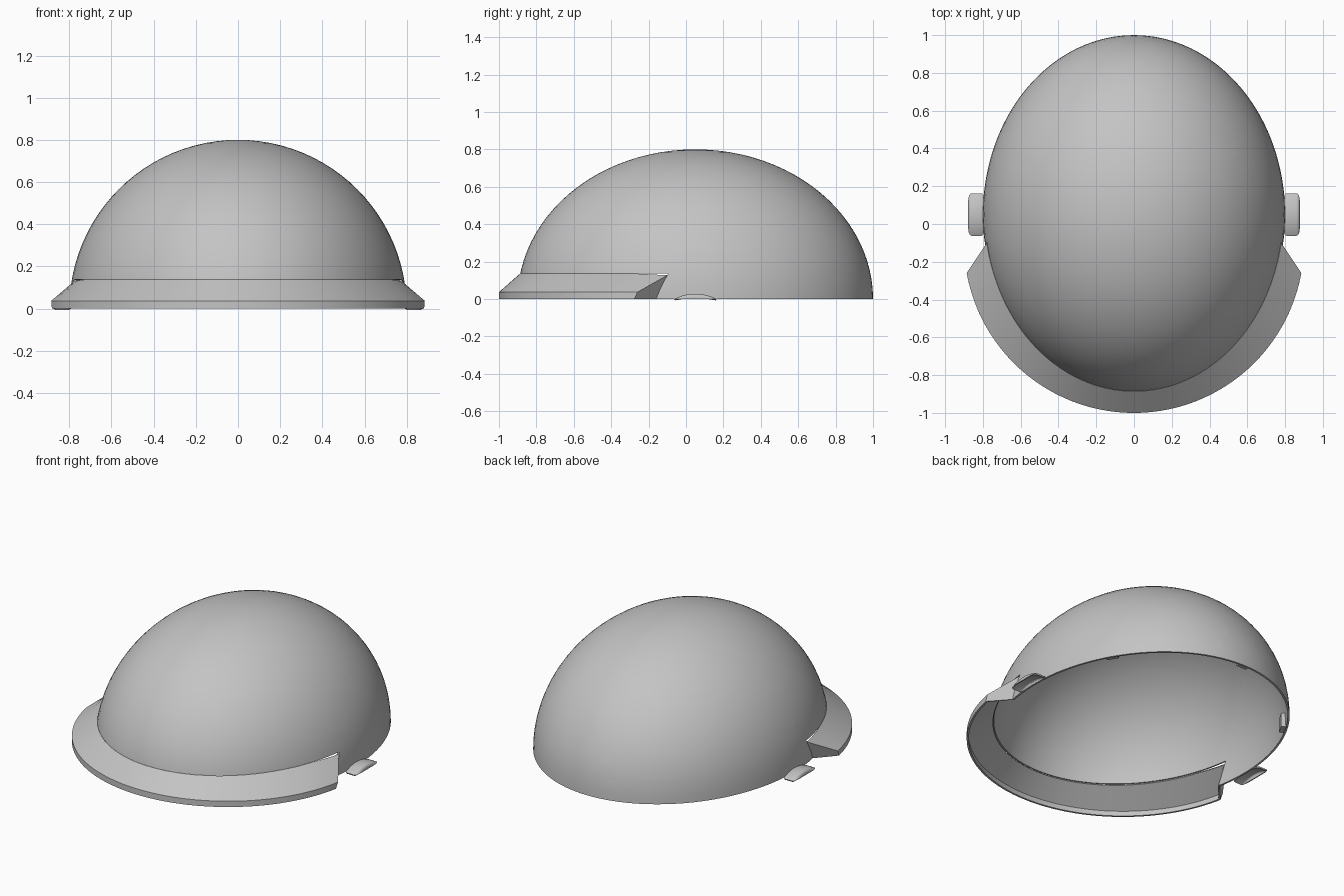
import bpy, bmesh
from math import sin, cos, radians, sqrt
from mathutils import Matrix, Vector

cube = bpy.data.objects.get("Cube")
if cube:
    bpy.data.objects.remove(cube)

grey = bpy.data.materials.new("shell_grey")
grey.use_nodes = True
tone = (0.55, 0.55, 0.55, 1)
grey.diffuse_color = tone
grey.node_tree.nodes["Principled BSDF"].inputs["Base Color"].default_value = tone

RX, RY, RZ, CY = 0.8, 0.95, 0.8, 0.05   # dome radii and centre
SEAM = 0.137                            # height where the brim meets the dome
WALL = 0.012


def finish(bm, name, wall=0.0, angle=30):
    bmesh.ops.recalc_face_normals(bm, faces=bm.faces)
    mesh = bpy.data.meshes.new(name)
    bm.to_mesh(mesh)
    bm.free()
    mesh.materials.append(grey)
    obj = bpy.data.objects.new(name, mesh)
    bpy.context.collection.objects.link(obj)
    bpy.ops.object.select_all(action="DESELECT")
    obj.select_set(True)
    bpy.context.view_layer.objects.active = obj
    if wall:
        mod = obj.modifiers.new("wall", "SOLIDIFY")
        mod.thickness = wall
        mod.offset = -1
        bpy.ops.object.modifier_apply(modifier=mod.name)
    bpy.ops.object.shade_smooth_by_angle(angle=radians(angle))
    return obj


def cut(bm, point, normal, clear=False):
    bmesh.ops.bisect_plane(bm, geom=bm.verts[:] + bm.edges[:] + bm.faces[:],
                           dist=1e-5, plane_co=point, plane_no=normal, clear_inner=clear)


def dome_point(deg, z):
    r = sqrt(1 - (z / RZ) ** 2)
    return Vector((RX * r * cos(radians(deg)), CY + RY * r * sin(radians(deg)), z))


# Dome: half ellipsoid, with the part behind the brim cut away
bm = bmesh.new()
bmesh.ops.create_uvsphere(bm, u_segments=96, v_segments=48, radius=1)
bmesh.ops.transform(bm, matrix=Matrix.Translation((0, CY, 0)) @ Matrix.Diagonal((RX, RY, RZ, 1)),
                    verts=bm.verts)
cut(bm, (0, 0, 0), (0, 0, 1), clear=True)
cut(bm, (0, 0, SEAM), (0, 0, 1))
for side in (1, -1):
    cut(bm, (side * 0.78, -0.1, 0.13), (side * 1.16, 1, -0.46))


def behind_brim(face):
    c = face.calc_center_median()
    return c.z < SEAM and c.y + 0.1 + 1.16 * (abs(c.x) - 0.78) - 0.46 * (c.z - 0.13) < 0


bmesh.ops.delete(bm, geom=[f for f in bm.faces if behind_brim(f)], context="FACES")
finish(bm, "dome", WALL)

# Brim: sloped band and vertical lip, swept around the front and closed at both ends
bm = bmesh.new()
STEPS = 72


def sweep(t, end):
    return -90 + t * (90 - end)


def brim_circle(deg, z):
    return Vector((0.9 * cos(radians(deg)), -0.1 + 0.9 * sin(radians(deg)), z))


rows = []
for i in range(STEPS + 1):
    t = 2 * i / STEPS - 1
    seam = SEAM - 0.01 * max(0, abs(t) - 0.85) / 0.15
    rows.append([bm.verts.new(p) for p in (dome_point(sweep(t, 9.2), seam),
                                           brim_circle(sweep(t, 10.2), 0.037),
                                           brim_circle(sweep(t, 11.3), 0))])
for a, b in zip(rows, rows[1:]):
    for k in range(2):
        bm.faces.new((a[k], b[k], b[k + 1], a[k + 1]))
for row, t in ((rows[0], -1), (rows[-1], 1)):
    bm.faces.new(row + [bm.verts.new(dome_point(sweep(t, 12.8), 0))])
finish(bm, "brim", WALL, 25)

# Ear caps: rounded discs, only their upper tips standing above the rim
for side, name in ((1, "left_ear_cap"), (-1, "right_ear_cap")):
    bm = bmesh.new()
    place = Matrix.Translation((side * 0.834, CY, -0.212)) @ Matrix.Rotation(radians(90), 4, "Y")
    bmesh.ops.create_cone(bm, cap_ends=True, segments=128, radius1=0.24, radius2=0.24,
                          depth=0.088, matrix=place)
    rims = [e for e in bm.edges if any(len(f.verts) > 4 for f in e.link_faces)]
    bmesh.ops.bevel(bm, geom=rims, offset=0.018, segments=5, profile=0.5, affect="EDGES")
    cut(bm, (0, 0, 0), (0, 0, 1), clear=True)
    finish(bm, name, 0.008)

# Small clips inside the rim
for deg, name in ((34, "left_clip"), (90, "back_clip"), (146, "right_clip")):
    bm = bmesh.new()
    p = dome_point(deg, 0)
    out = Vector((cos(radians(deg)) / RX, sin(radians(deg)) / RY, 0)).normalized()
    turn = out.to_track_quat("X", "Z").to_matrix().to_4x4()
    spot = p - out * 0.025 + Vector((0, 0, 0.05))
    bmesh.ops.create_cube(bm, size=1, matrix=Matrix.Translation(spot) @ turn
                          @ Matrix.Diagonal((0.03, 0.07, 0.09, 1)))
    finish(bm, name)
